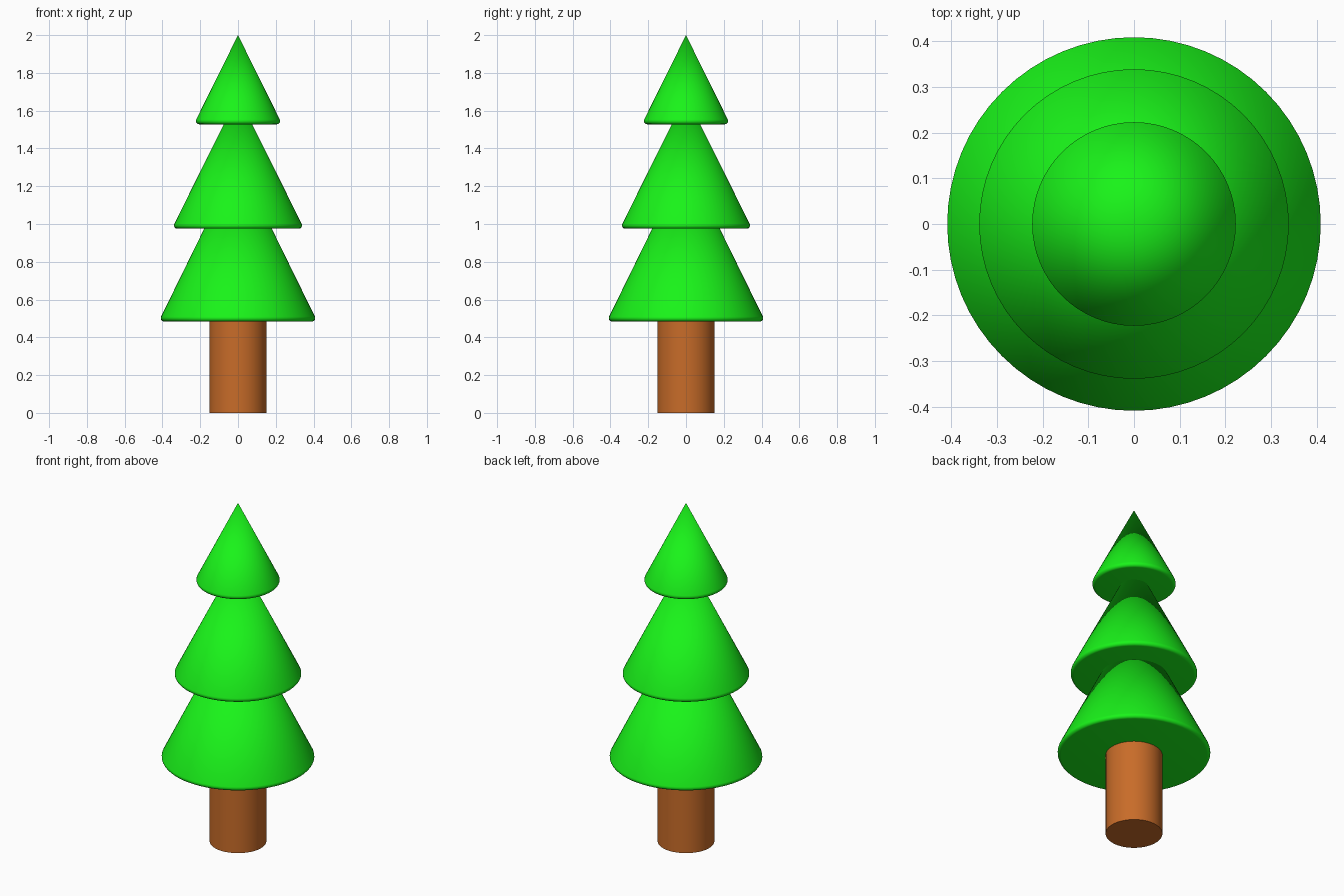
import bpy, bmesh, math

if "Cube" in bpy.data.objects:
    bpy.data.objects.remove(bpy.data.objects["Cube"])

SEGMENTS = 64


def material(name, color):
    mat = bpy.data.materials.new(name)
    mat.diffuse_color = color
    mat.use_nodes = True
    mat.node_tree.nodes["Principled BSDF"].inputs["Base Color"].default_value = mat.diffuse_color
    return mat


def lathe(name, profile, mat):
    """Spin an (r, z) profile that starts and ends on the z axis."""
    bm = bmesh.new()
    verts = [bm.verts.new((r, 0, z)) for r, z in profile]
    edges = [bm.edges.new(pair) for pair in zip(verts, verts[1:])]
    bmesh.ops.spin(bm, geom=verts + edges, cent=(0, 0, 0), axis=(0, 0, 1),
                   angle=math.tau, steps=SEGMENTS, use_duplicate=False)
    bmesh.ops.remove_doubles(bm, verts=bm.verts, dist=1e-5)
    bmesh.ops.recalc_face_normals(bm, faces=bm.faces)
    mesh = bpy.data.meshes.new(name)
    bm.to_mesh(mesh)
    bm.free()
    mesh.materials.append(mat)
    obj = bpy.data.objects.new(name, mesh)
    bpy.context.collection.objects.link(obj)
    bpy.ops.object.select_all(action='DESELECT')
    obj.select_set(True)
    bpy.context.view_layer.objects.active = obj
    bpy.ops.object.shade_smooth_by_angle(angle=math.radians(40))
    return obj


def tier_profile(radius, bottom, apex, rim=0.018):
    """Cone side, rounded rim, flat underside."""
    cr, cz = radius - rim, bottom + rim
    # direction of the cone side's outward normal, where the rim arc begins
    start = math.atan2(radius, apex - bottom)
    steps = 6
    arc = []
    for i in range(steps + 1):
        a = start + (-math.pi / 2 - start) * i / steps
        arc.append((cr + rim * math.cos(a), cz + rim * math.sin(a)))
    return [(0, apex)] + arc + [(0, bottom)]


green = material("foliage_green", (0.01, 0.9, 0.01, 1))
brown = material("bark_brown", (0.58, 0.15, 0.022, 1))

# Trunk
lathe("trunk", [(0, 0), (0.152, 0), (0.152, 0.5), (0, 0.5)], brown)

# Foliage tiers: widest radius, bottom, apex
tiers = {
    "lower_foliage": (0.409, 0.484, 1.34),
    "middle_foliage": (0.339, 0.975, 1.68),
    "upper_foliage": (0.223, 1.528, 2.0),
}
for name, (radius, bottom, apex) in tiers.items():
    lathe(name, tier_profile(radius, bottom, apex), green)
